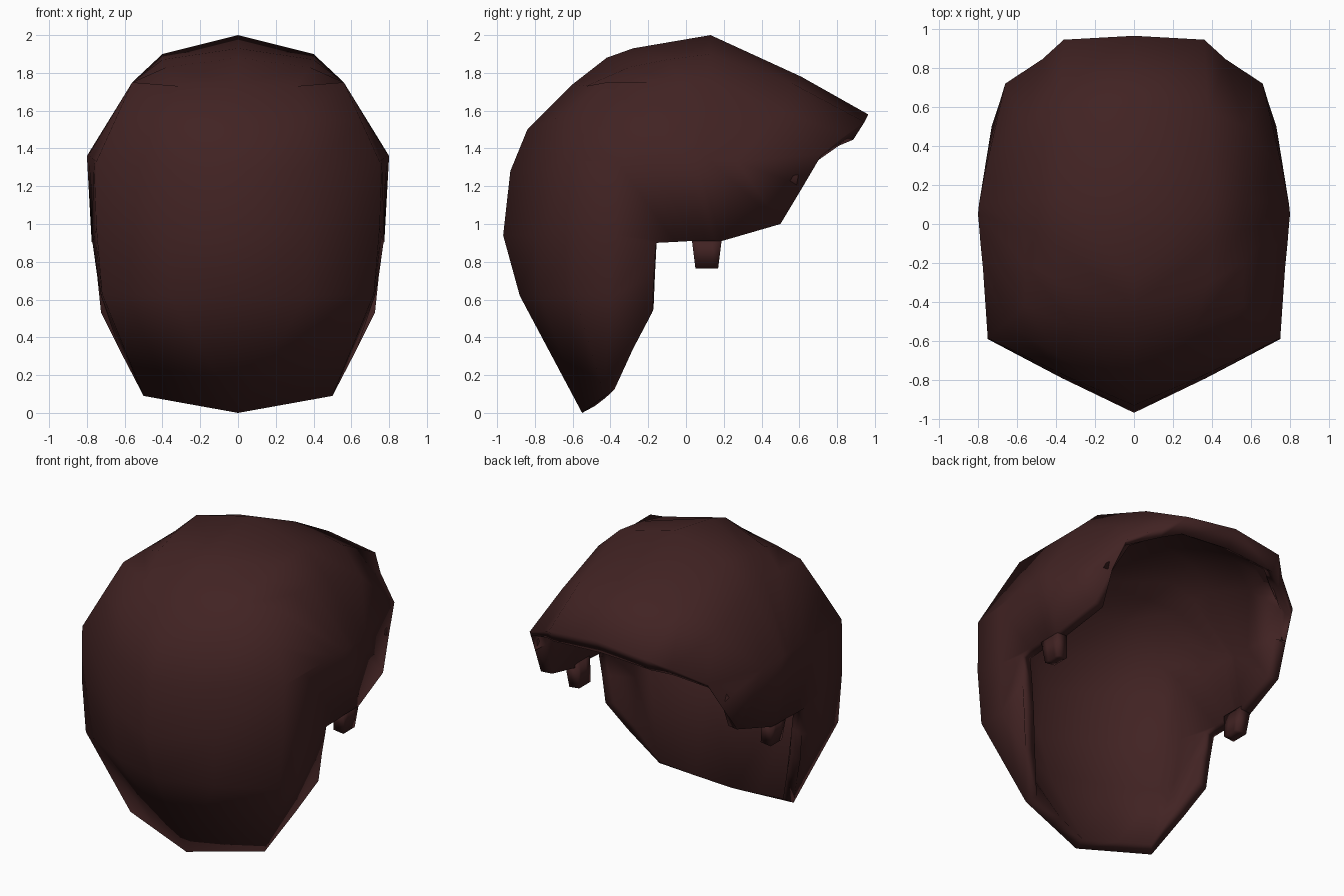
import bpy, bmesh

if "Cube" in bpy.data.objects:
    bpy.data.objects.remove(bpy.data.objects["Cube"])

hair = bpy.data.materials.new("dark_brown_hair")
hair.diffuse_color = (0.053, 0.0165, 0.0165, 1)
hair.use_nodes = True
hair.node_tree.nodes["Principled BSDF"].inputs["Base Color"].default_value = hair.diffuse_color

# Lengthwise profiles, each running from the low front tip over the crown to the back rim
centre = [(0, y, z) for y, z in [(-.55, .0), (-.88, .62), (-.968, .94), (-.93, 1.28), (-.84, 1.5),
          (-.6, 1.74), (-.42, 1.88), (-.28, 1.93), (.13, 2.0), (.61, 1.78), (.965, 1.58)]]
inner = [(.25, -.49, .045), (.36, -.77, .62), (.37, -.79, .94), (.37, -.77, 1.29), (.37, -.69, 1.56),
         (.31, -.53, 1.73), (.38, -.3, 1.83), (.4, -.1, 1.87), (.4, .13, 1.9), (.38, .57, 1.74),
         (.36, .945, 1.54)]
outer = [(.5, -.43, .09), (.72, -.59, .63), (.75, -.59, .98), (.75, -.585, 1.33), (.655, -.505, 1.54),
         (.56, -.42, 1.75), (.56, -.2, 1.75), (.56, -.03, 1.75), (.56, .13, 1.75), (.57, .5, 1.6),
         (.47, .845, 1.47)]
side = [(.63, -.28, .34), (.725, -.4, .62), (.757, -.37, .94), (.763, -.37, 1.34), (.775, -.22, 1.35),
        (.787, -.1, 1.36), (.795, .0, 1.36), (.8, .05, 1.36), (.795, .1, 1.36), (.763, .27, 1.33),
        (.66, .72, 1.37)]
edge = [(.725, -.18, .53), (.745, -.17, .72), (.77, -.16, .9), (.775, -.06, .905), (.775, .03, .91),
        (.775, .07, .91), (.775, .11, .91), (.775, .15, .91), (.77, .19, .91), (.73, .5, 1.0),
        (.69, .62, 1.2)]

# Back rim lip, folded under and fading out toward the sides
for line, k in zip((centre, inner, outer, side, edge), (1, .85, .5, .3, .1)):
    x, y, z = line[-1]
    line.append((x, y - .07 * k, z - .11 * k))

bm = bmesh.new()
rows = [[bm.verts.new(p) for p in line] for line in (centre, inner, outer, side, edge)]


def skin(a, b):
    for i in range(len(a) - 1):
        bm.faces.new((a[i], b[i], b[i + 1], a[i + 1]))


for a, b in zip(rows, rows[1:]):
    skin(a, b)

# Small sideburn tab hanging from the lower edge, on its own top row so the side stays flat
tab_top = [bm.verts.new((.768, y, .925)) for y in (.03, .08, .14, .19)]
tab_end = [bm.verts.new((.75, y, .765)) for y in (.05, .08, .14, .17)]
skin(tab_top, tab_end)

# Mirror the half to the other side and weld the centre seam
geo = bmesh.ops.duplicate(bm, geom=bm.verts[:] + bm.edges[:] + bm.faces[:])["geom"]
for v in [g for g in geo if isinstance(g, bmesh.types.BMVert)]:
    v.co.x *= -1
bmesh.ops.reverse_faces(bm, faces=[g for g in geo if isinstance(g, bmesh.types.BMFace)])
bmesh.ops.remove_doubles(bm, verts=bm.verts[:], dist=0.0005)
bm.normal_update()
top = max(bm.faces, key=lambda f: f.calc_center_median().z)
if top.normal.z < 0:
    bmesh.ops.reverse_faces(bm, faces=bm.faces[:])

mesh = bpy.data.meshes.new("hair_shell")
bm.to_mesh(mesh)
bm.free()
mesh.materials.append(hair)
for p in mesh.polygons:
    p.use_smooth = True
shell = bpy.data.objects.new("hair_shell", mesh)
bpy.context.collection.objects.link(shell)

# Give the shell its thickness inward
solid = shell.modifiers.new("thickness", "SOLIDIFY")
solid.thickness = 0.075
solid.offset = -1
